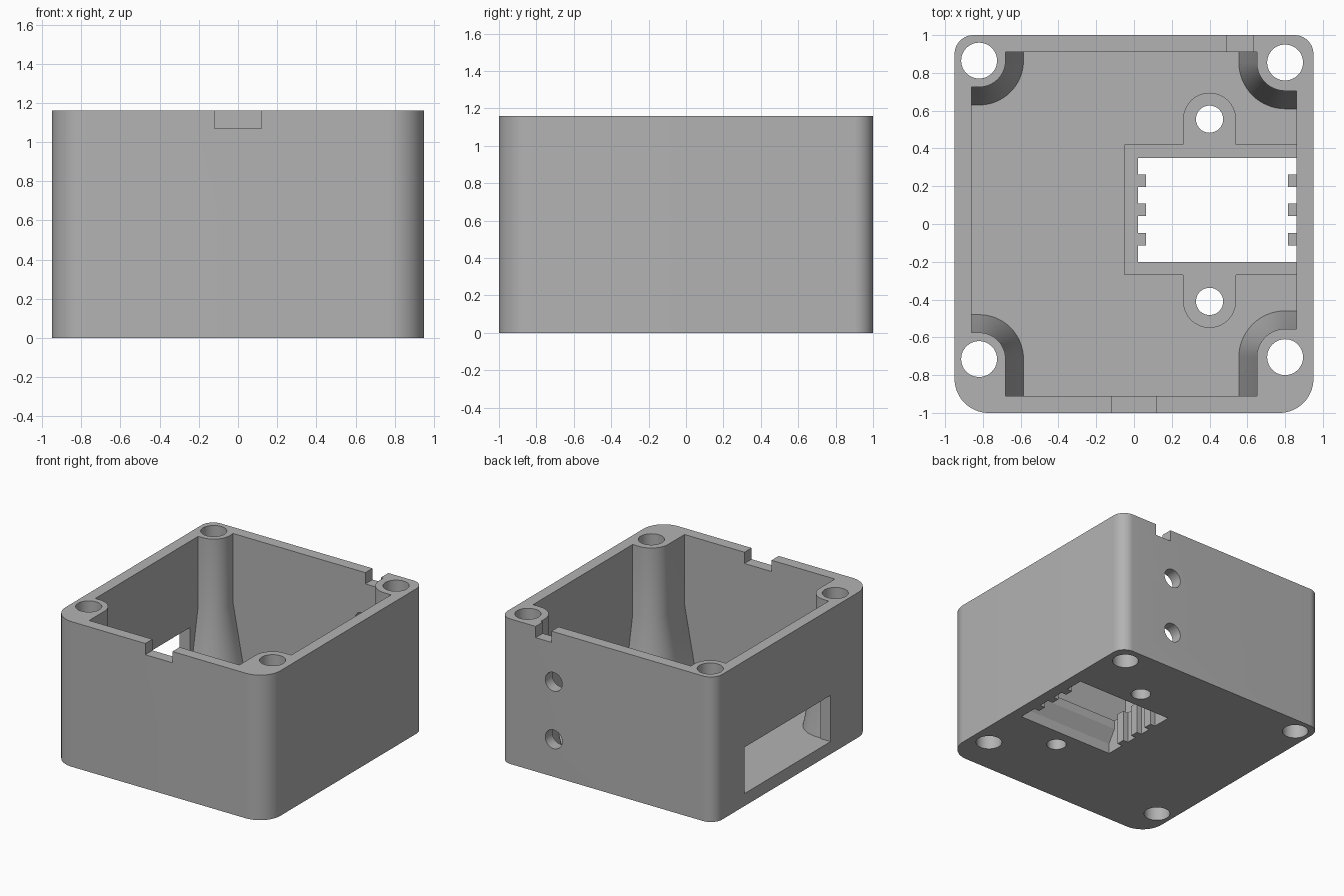
import bpy, bmesh
from math import cos, sin, pi

if "Cube" in bpy.data.objects:
    bpy.data.objects.remove(bpy.data.objects["Cube"])

HX, HY, HEIGHT = 0.95, 1.0, 1.16      # outer half sizes and height
IX, IY, FLOOR = 0.86, 0.91, 0.10      # cavity half sizes and floor level
LIP_TOP = 0.25


def loft(name, layers):
    """Solid through a stack of equal-length outlines of 3D points."""
    bm = bmesh.new()
    rings = [[bm.verts.new(p) for p in layer] for layer in layers]
    n = len(rings[0])
    for low, high in zip(rings, rings[1:]):
        for i in range(n):
            j = (i + 1) % n
            bm.faces.new((low[i], low[j], high[j], high[i]))
    bm.faces.new(rings[0][::-1])
    bm.faces.new(rings[-1])
    bmesh.ops.recalc_face_normals(bm, faces=bm.faces)
    mesh = bpy.data.meshes.new(name)
    bm.to_mesh(mesh)
    bm.free()
    obj = bpy.data.objects.new(name, mesh)
    bpy.context.collection.objects.link(obj)
    return obj


def prism(name, outline, z0, z1):
    return loft(name, [[(x, y, z) for x, y in outline] for z in (z0, z1)])


def box(name, x0, x1, y0, y1, z0, z1):
    return prism(name, [(x0, y0), (x1, y0), (x1, y1), (x0, y1)], z0, z1)


def arc(cx, cy, r, start, end, n=16):
    return [(cx + r * cos(start + (end - start) * i / n),
             cy + r * sin(start + (end - start) * i / n)) for i in range(n + 1)]


def cylinder(name, x, y, r, z0, z1):
    return prism(name, arc(x, y, r, 0, 2 * pi, 48)[:-1], z0, z1)


def boolean(target, tool, operation="DIFFERENCE"):
    mod = target.modifiers.new("cut", "BOOLEAN")
    mod.operation, mod.solver, mod.object = operation, "EXACT", tool
    bpy.context.view_layer.objects.active = target
    bpy.ops.object.modifier_apply(modifier=mod.name)
    bpy.data.objects.remove(tool)


# Outer block: larger rounding at the front corners than at the back
FRONT_R, BACK_R = 0.18, 0.10
outline = []
for k, (sx, sy, r) in enumerate([(1, 1, BACK_R), (-1, 1, BACK_R),
                                 (-1, -1, FRONT_R), (1, -1, FRONT_R)]):
    outline += arc(sx * (HX - r), sy * (HY - r), r, k * pi / 2, (k + 1) * pi / 2)
enclosure = prism("enclosure", outline, 0, HEIGHT)

# Cavity, less the corner screw posts with flared feet
cavity = box("cavity", -IX, IX, -IY, IY, FLOOR, HEIGHT + 0.1)
posts = [(0.80, 0.855, 0.15), (-0.82, 0.865, 0.14),
         (-0.82, -0.715, 0.14), (0.80, -0.705, 0.15)]


def post_outline(cx, cy, r, z):
    sx, sy = (1 if cx > 0 else -1), (1 if cy > 0 else -1)
    curve = [(cx - sx * r * cos(a * pi / 32), cy - sy * r * sin(a * pi / 32))
             for a in range(17)]
    points = curve + [(sx * HX, cy - sy * r), (sx * HX, sy * HY), (cx - sx * r, sy * HY)]
    return [(x, y, z) for x, y in points]


for cx, cy, r in posts:
    flare = 0.095
    slope = flare / 0.5
    boolean(cavity, loft("post", [post_outline(cx, cy, r + flare + slope * 0.05, FLOOR - 0.05),
                                  post_outline(cx, cy, r, FLOOR + 0.5),
                                  post_outline(cx, cy, r, HEIGHT + 0.2)]))

# Raised socket frame with a rounded screw tab at each end
TAB_X, TAB_R = 0.40, 0.14
TAB_Y = (-0.41, 0.555)
frame = ([(-0.05, -0.27), (TAB_X - TAB_R, -0.27)]
         + arc(TAB_X, TAB_Y[0], TAB_R, pi, 2 * pi)
         + [(TAB_X + TAB_R, -0.27), (0.91, -0.27), (0.91, 0.42), (TAB_X + TAB_R, 0.42)]
         + arc(TAB_X, TAB_Y[1], TAB_R, 0, pi)
         + [(TAB_X - TAB_R, 0.42), (-0.05, 0.42)])
boolean(cavity, prism("socket_frame", frame, 0.05, LIP_TOP))

# Socket opening: wide mouth below, tapering up, with grip ribs at both ends
profile = [(-0.262, -0.1), (-0.262, 0.08), (-0.20, 0.18), (-0.20, 0.3),
           (0.35, 0.3), (0.35, 0.18), (0.412, 0.08), (0.412, -0.1)]
socket = loft("socket", [[(x, y, z) for y, z in profile] for x in (0.02, IX)])
for y in (-0.08, 0.075, 0.23):
    for x0, x1 in ((-0.05, 0.063), (0.815, 0.92)):
        boolean(socket, box("rib", x0, x1, y - 0.033, y + 0.033, -0.2, 0.4))

boolean(enclosure, cavity)
boolean(enclosure, socket)

# Screw holes through posts and tabs
for cx, cy, r in posts:
    boolean(enclosure, cylinder("post_hole", cx, cy, 0.095, -0.1, HEIGHT + 0.1))
for y in TAB_Y:
    boolean(enclosure, cylinder("tab_hole", TAB_X, y, 0.072, -0.1, 0.4))

# Rim notches in the front and back walls
boolean(enclosure, box("front_notch", -0.12, 0.12, -1.1, -0.88, 1.07, 1.3))
boolean(enclosure, box("back_notch", 0.49, 0.63, 0.88, 1.1, 1.07, 1.3))

# Window in the right wall, level with the floor
boolean(enclosure, box("window", -1.1, -0.84, -0.47, 0.62, FLOOR, 0.47))

# Two cable holes in the back wall
for z in (0.30, 0.76):
    ring = arc(0.47, z, 0.075, 0, 2 * pi, 48)[:-1]
    boolean(enclosure, loft("cable_hole", [[(x, y, v) for x, v in ring] for y in (0.88, 1.1)]))

# Single grey plastic
grey = bpy.data.materials.new("grey_plastic")
grey.use_nodes = True
color = (0.45, 0.45, 0.45, 1)
grey.diffuse_color = color
grey.node_tree.nodes["Principled BSDF"].inputs["Base Color"].default_value = color
enclosure.data.materials.clear()
enclosure.data.materials.append(grey)
for face in enclosure.data.polygons:
    face.material_index = 0

bpy.ops.object.select_all(action="DESELECT")
enclosure.select_set(True)
bpy.context.view_layer.objects.active = enclosure
bpy.ops.object.shade_smooth_by_angle()
